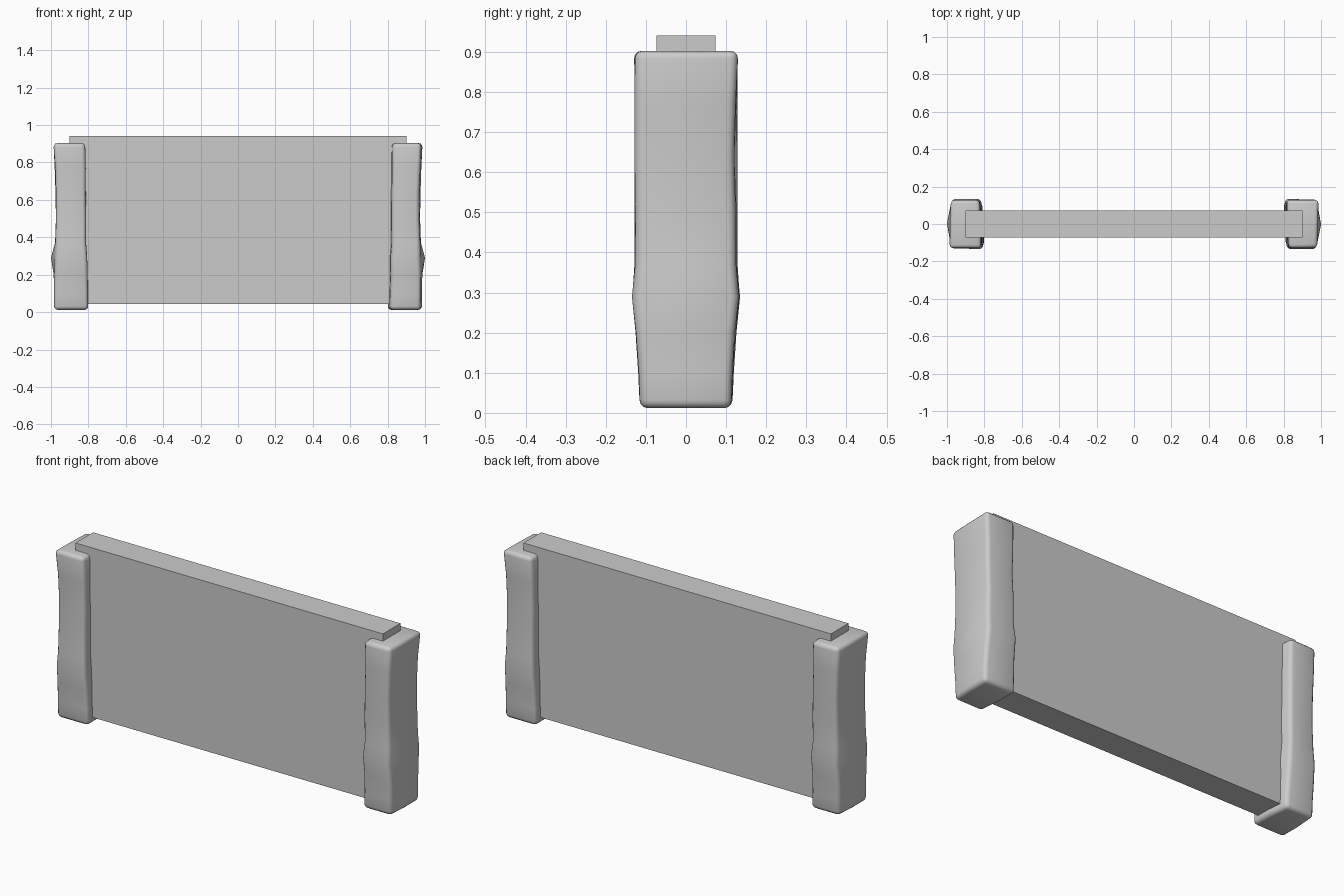
import bpy, bmesh, math, random
from mathutils import Matrix

random.seed(4)
cube = bpy.data.objects.get("Cube")
if cube:
    bpy.data.objects.remove(cube)


def material(name, value):
    m = bpy.data.materials.new(name)
    m.use_nodes = True
    colour = (value, value, value, 1)
    m.diffuse_color = colour
    m.node_tree.nodes["Principled BSDF"].inputs["Base Color"].default_value = colour
    return m


grey = material("stone grey", 0.6)


def add_object(name, bm):
    bmesh.ops.recalc_face_normals(bm, faces=bm.faces)
    mesh = bpy.data.meshes.new(name)
    bm.to_mesh(mesh)
    bm.free()
    mesh.materials.append(grey)
    ob = bpy.data.objects.new(name, mesh)
    bpy.context.collection.objects.link(ob)
    return ob


# Flat wall slab
bm = bmesh.new()
bmesh.ops.create_cube(bm, size=1)
bmesh.ops.scale(bm, vec=(1.8, 0.147, 0.897), verts=bm.verts)
bmesh.ops.translate(bm, vec=(0, 0, 0.493), verts=bm.verts)
add_object("wall_panel", bm)

# Worn post sections: height, inner x, outer x, front y, back y, outer bulge
SECTIONS = [
    (0.012, 0.802, 0.982, -0.114, 0.114, 0),
    (0.10, 0.802, 0.982, -0.118, 0.117, 0),
    (0.20, 0.805, 0.980, -0.125, 0.122, 0.004),
    (0.29, 0.807, 0.978, -0.134, 0.133, 0.02),
    (0.37, 0.811, 0.976, -0.127, 0.125, 0.003),
    (0.50, 0.813, 0.973, -0.128, 0.125, 0),
    (0.64, 0.814, 0.974, -0.127, 0.122, 0),
    (0.77, 0.815, 0.978, -0.128, 0.124, 0),
    (0.903, 0.816, 0.986, -0.128, 0.130, 0),
]


def post():
    bm = bmesh.new()
    rings = []
    for z, x0, x1, y0, y1, bulge in SECTIONS:
        xm, ym = (x0 + x1) / 2, (y0 + y1) / 2
        outline = [(x0 + 0.012, y0), (xm, y0), (x1 - 0.005, y0), (x1 + bulge, ym),
                   (x1, y1), (xm, y1), (x0, y1), (x0, ym)]
        wobble = lambda: random.uniform(-0.002, 0.002)
        rings.append([bm.verts.new((x + wobble(), y + wobble(), z)) for x, y in outline])
    for low, high in zip(rings, rings[1:]):
        for i in range(8):
            j = (i + 1) % 8
            bm.faces.new((low[i], low[j], high[j], high[i]))
    for ring in (rings[0], rings[-1]):
        bm.faces.new(ring)
    # Soften the long corners and both ends
    bmesh.ops.recalc_face_normals(bm, faces=bm.faces)
    sharp = [e for e in bm.edges if e.calc_face_angle(0) > math.radians(50)]
    bmesh.ops.bevel(bm, geom=sharp, offset=0.02, segments=3, profile=0.5,
                    affect='EDGES', clamp_overlap=True)
    return bm


# One worn post at each end, the second turned half round
for name, turn in (("left_post", 0), ("right_post", math.pi)):
    random.seed(4)
    bm = post()
    bmesh.ops.rotate(bm, matrix=Matrix.Rotation(turn, 3, 'Z'), verts=bm.verts)
    ob = add_object(name, bm)
    bpy.ops.object.select_all(action='DESELECT')
    ob.select_set(True)
    bpy.context.view_layer.objects.active = ob
    bpy.ops.object.shade_smooth_by_angle(angle=math.radians(40))
